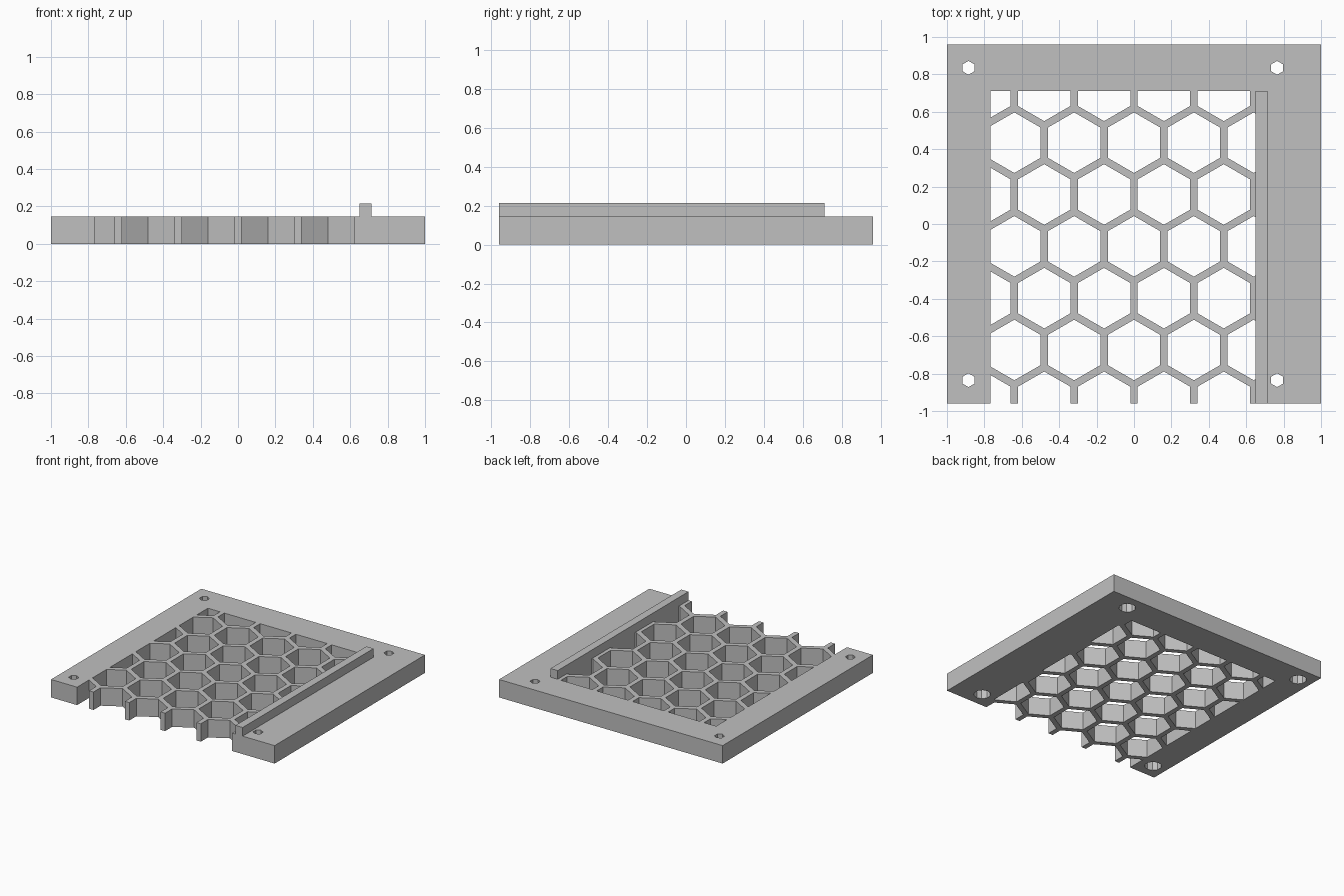
import bpy, bmesh, math

if "Cube" in bpy.data.objects:
    bpy.data.objects.remove(bpy.data.objects["Cube"])

HALF_X, HALF_Y, THICK, RAIL_TOP = 1.0, 0.96, 0.145, 0.215
WIN_L, WIN_R, WIN_BACK, WIN_FRONT = -0.767, 0.65, 0.711, -1.1
PITCH, CELL_R, TOP_ROW = 0.32, 0.162, 0.712

grey = bpy.data.materials.new("light grey")
grey.use_nodes = True
colour = (0.53, 0.53, 0.53, 1)
grey.diffuse_color = colour
grey.node_tree.nodes["Principled BSDF"].inputs["Base Color"].default_value = colour


def polygon(cx, cy, r, sides):
    """Regular polygon with a corner pointing to the back."""
    angles = [math.pi / 2 + i * math.tau / sides for i in range(sides)]
    return [(cx + r * math.cos(a), cy + r * math.sin(a)) for a in angles]


def rectangle(x0, x1, y0, y1):
    return [(x0, y0), (x1, y0), (x1, y1), (x0, y1)]


def clip(points, axis, limit, sign):
    """Keep the side of a convex outline where sign * coordinate <= sign * limit."""
    out = []
    for i, b in enumerate(points):
        a = points[i - 1]
        da, db = sign * (a[axis] - limit), sign * (b[axis] - limit)
        if (da > 0) != (db > 0):
            t = da / (da - db)
            out.append((a[0] + t * (b[0] - a[0]), a[1] + t * (b[1] - a[1])))
        if db <= 0:
            out.append(b)
    return out


def prisms(name, outlines, z0, z1):
    """One object holding an upright prism for each outline."""
    bm = bmesh.new()
    for outline in outlines:
        face = bm.faces.new([bm.verts.new((x, y, z0)) for x, y in outline])
        ext = bmesh.ops.extrude_face_region(bm, geom=[face], use_keep_orig=True)
        top = [v for v in ext["geom"] if isinstance(v, bmesh.types.BMVert)]
        bmesh.ops.translate(bm, verts=top, vec=(0, 0, z1 - z0))
    bmesh.ops.recalc_face_normals(bm, faces=bm.faces)
    mesh = bpy.data.meshes.new(name)
    bm.to_mesh(mesh)
    bm.free()
    mesh.materials.append(grey)
    obj = bpy.data.objects.new(name, mesh)
    bpy.context.collection.objects.link(obj)
    return obj


def cut(target, cutter):
    cutter.hide_render = True
    mod = target.modifiers.new("cut", "BOOLEAN")
    mod.operation, mod.solver, mod.object = "DIFFERENCE", "EXACT", cutter
    bpy.context.view_layer.objects.active = target
    bpy.ops.object.modifier_apply(modifier=mod.name)
    bpy.data.objects.remove(cutter)


# Honeycomb cells, trimmed to the window in the frame
cells = []
for row in range(7):
    y = TOP_ROW - row * PITCH * math.sqrt(3) / 2
    for col in range(-4, 5):
        x = (col + (0.5 if row % 2 == 0 else 0)) * PITCH
        cell = polygon(x, y, CELL_R, 6)
        for axis, limit, sign in ((0, WIN_L, -1), (0, WIN_R, 1),
                                  (1, WIN_BACK, 1), (1, WIN_FRONT, -1)):
            cell = clip(cell, axis, limit, sign)
        if len(cell) > 2:
            cells.append(cell)

# Plate with honeycomb and screw holes, wider where the heads sit below
plate = prisms("honeycomb_plate", [rectangle(-HALF_X, HALF_X, -HALF_Y, HALF_Y)], 0, THICK)
spots = [(x, y) for x in (-0.885, 0.765) for y in (-0.835, 0.835)]
cut(plate, prisms("cell_cutter", cells, -0.1, 0.3))
cut(plate, prisms("screw_cutter", [polygon(x, y, 0.037, 6) for x, y in spots], -0.1, 0.3))
cut(plate, prisms("head_cutter", [polygon(x, y, 0.063, 10) for x, y in spots], -0.1, 0.1))

# Raised guide rail beside the window
prisms("guide_rail", [rectangle(WIN_R, 0.714, -HALF_Y, WIN_BACK)], THICK, RAIL_TOP)
